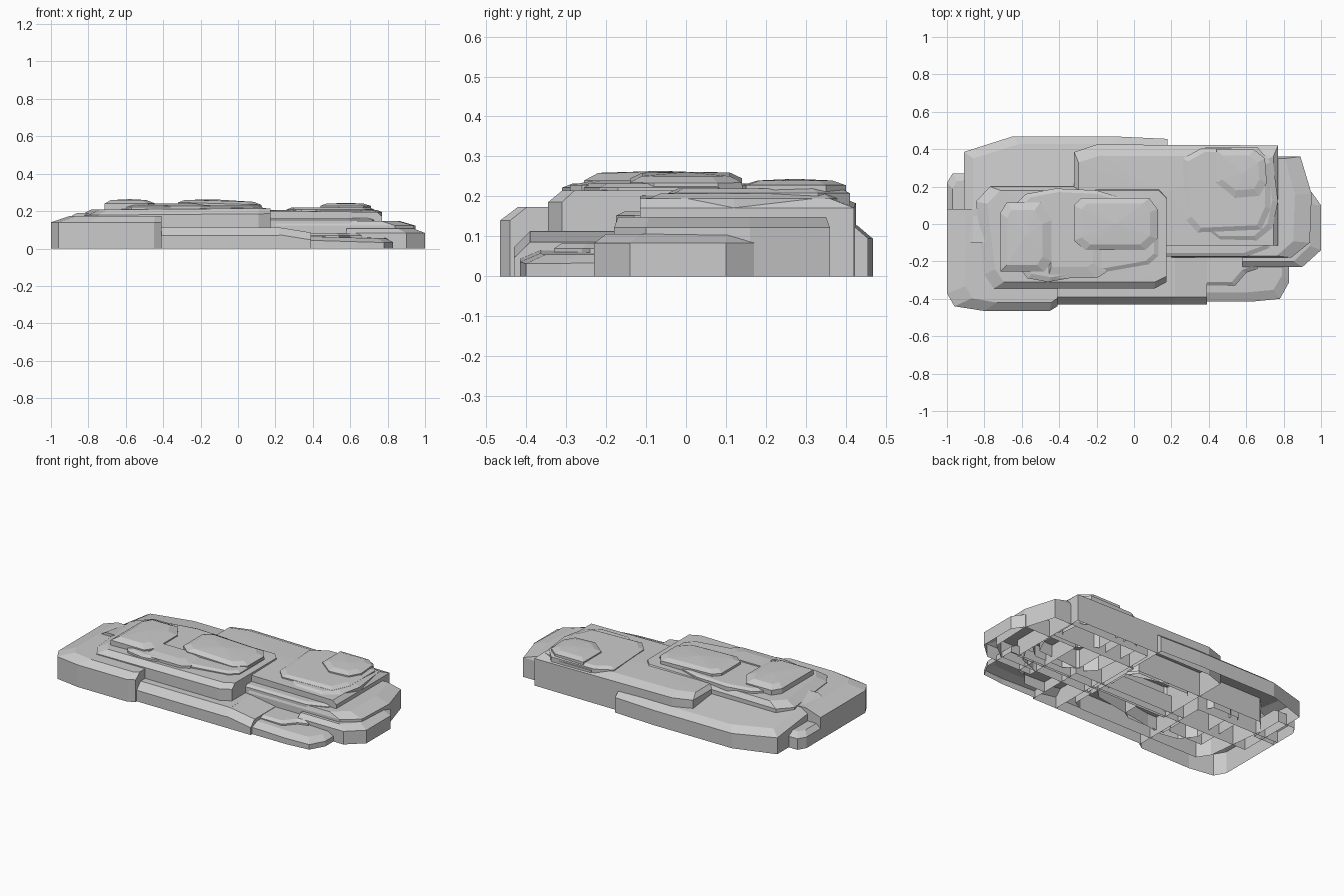
import bpy


def rock(name, pts, shoulder, top, anchor, inset, z0=0.0, tilt=(0, 0), crown=0.0):
    """Open-bottomed rock slab. pts: counter-clockwise outline; the top ring shrinks
    toward the anchor, so sides through the anchor stay sheer."""
    n = len(pts)
    ax, ay = anchor
    xs, ys = [p[0] for p in pts], [p[1] for p in pts]
    rx = max(max(xs) - ax, ax - min(xs))
    ry = max(max(ys) - ay, ay - min(ys))
    kx, ky = 1 - inset[0] / rx, 1 - inset[1] / ry
    cx, cy = (min(xs) + max(xs)) / 2, (min(ys) + max(ys)) / 2

    def ring(sx, sy, z):
        out = []
        for x, y in pts:
            px, py = ax + (x - ax) * sx, ay + (y - ay) * sy
            dz = tilt[0] * (px - cx) + tilt[1] * (py - cy) if z > z0 else 0
            out.append((px, py, z + dz))
        return out

    verts = ring(1, 1, z0) + ring(1, 1, shoulder) + ring(kx, ky, top)
    faces = []
    for r in range(2):
        for i in range(n):
            j = (i + 1) % n
            faces.append((r * n + i, r * n + j, (r + 1) * n + j, (r + 1) * n + i))
    if crown:
        t = verts[2 * n:]
        verts.append((sum(v[0] for v in t) / n, sum(v[1] for v in t) / n,
                      sum(v[2] for v in t) / n + crown))
        faces += [(2 * n + i, 2 * n + (i + 1) % n, 3 * n) for i in range(n)]
    else:
        faces.append(tuple(range(2 * n, 3 * n)))
    me = bpy.data.meshes.new(name)
    me.from_pydata(verts, [], faces)
    me.update()
    ob = bpy.data.objects.new(name, me)
    bpy.context.collection.objects.link(ob)
    return ob


# Lower ring of boulders
rock("base_front_left",
     [(-1, -.37), (-.96, -.44), (-.8, -.465), (-.45, -.465), (-.41, -.44), (-.41, .08), (-1, .08)],
     .14, .174, (-.41, .08), (.1, .045))
rock("base_left_block",
     [(-1, .05), (-.85, .05), (-.85, .27), (-.97, .27), (-1, .22)], .07, .095, (-.85, .05), (.03, .04))
rock("base_back_left",
     [(-.91, -.1), (.18, -.1), (.18, .455), (-.1, .468), (-.65, .468), (-.91, .385)],
     .128, .157, (.18, -.1), (.05, .04), tilt=(0, -.12))
rock("base_front_middle",
     [(-.41, -.43), (.22, -.43), (.22, -.05), (-.41, -.05)],
     .07, .113, (-.1, -.05), (0, .04))
rock("base_front_middle_end",
     [(.22, -.43), (.39, -.43), (.39, -.05), (.22, -.05)],
     .06, .099, (.3, -.05), (0, .04), tilt=(-.16, 0))
rock("base_front_right",
     [(.39, -.415), (.63, -.415), (.78, -.4), (.83, -.31), (.83, -.1), (.39, -.1)],
     .04, .06, (.39, -.1), (.04, .05), tilt=(-.03, .02))
rock("base_front_right_cap",
     [(.39, -.33), (.54, -.33), (.6, -.26), (.66, -.24), (.66, -.1), (.39, -.1)],
     .07, .083, (.39, -.1), (.03, .02))
rock("base_right",
     [(.58, -.23), (.9, -.23), (1, -.14), (1, .1), (.95, .17), (.58, .17)],
     .083, .106, (.58, .17), (.06, .03))
rock("base_back_right",
     [(.2, -.18), (.84, -.18), (.94, -.1), (.95, .16), (.89, .36), (.2, .36)],
     .122, .148, (.2, .1), (.09, .01))

# Broad middle terraces
rock("terrace_left",
     [(-.8, -.27), (-.75, -.345), (.11, -.345), (.175, -.31), (.175, .15),
      (.13, .2), (-.77, .2), (-.845, .12)],
     .182, .211, (.175, 0), (.06, .035), tilt=(.008, 0), crown=.006)
rock("terrace_right",
     [(-.32, -.115), (.77, -.115), (.77, .42), (-.2, .425), (-.32, .385)],
     .178, .201, (.2, -.115), (.025, .06), tilt=(-.012, 0), crown=.005)
rock("terrace_right_step",
     [(.17, -.175), (.6, -.175), (.72, -.13), (.77, -.04), (.77, .2), (.17, .2)],
     .152, .162, (.17, .2), (.02, .02))

# Upper plates
rock("plate_left",
     [(-.64, -.2), (-.57, -.29), (-.46, -.31), (.08, -.215), (.13, -.17), (.13, .08),
      (-.2, .18), (-.42, .19), (-.58, .16), (-.64, .1)],
     .222, .232, (-.2, -.03), (.03, .025), .03)
rock("plate_left_small",
     [(-.46, -.29), (-.2, -.29), (-.15, -.26), (-.15, -.12), (-.46, -.12)],
     .228, .24, (-.4, -.12), (.07, .06), .03)
rock("cap_left",
     [(-.715, -.255), (-.48, -.255), (-.44, -.2), (-.44, .02), (-.5, .115),
      (-.68, .115), (-.715, .06)],
     .24, .259, (-.6, -.08), (.05, .04), .03, crown=.005)
rock("cap_middle",
     [(-.32, -.09), (-.26, -.14), (.06, -.14), (.125, -.08), (.125, .08),
      (.08, .14), (-.28, .14), (-.32, .1)],
     .24, .255, (-.1, 0), (.04, .03), .03, tilt=(-.03, 0), crown=.006)
rock("plate_right_low",
     [(.38, -.03), (.46, -.09), (.66, -.09), (.74, -.02), (.77, .12), (.74, .36),
      (.6, .41), (.38, .41)],
     .195, .207, (.45, .2), (.03, .025), .03)
rock("plate_right",
     [(.28, .02), (.34, -.045), (.68, -.03), (.73, .08), (.73, .33),
      (.66, .41), (.36, .405), (.26, .35)],
     .208, .22, (.5, .2), (.03, .025), .03)
rock("cap_right",
     [(.44, .22), (.54, .14), (.67, .15), (.71, .22), (.7, .35), (.64, .4), (.44, .4)],
     .228, .24, (.56, .28), (.04, .04), .03, crown=.004)
